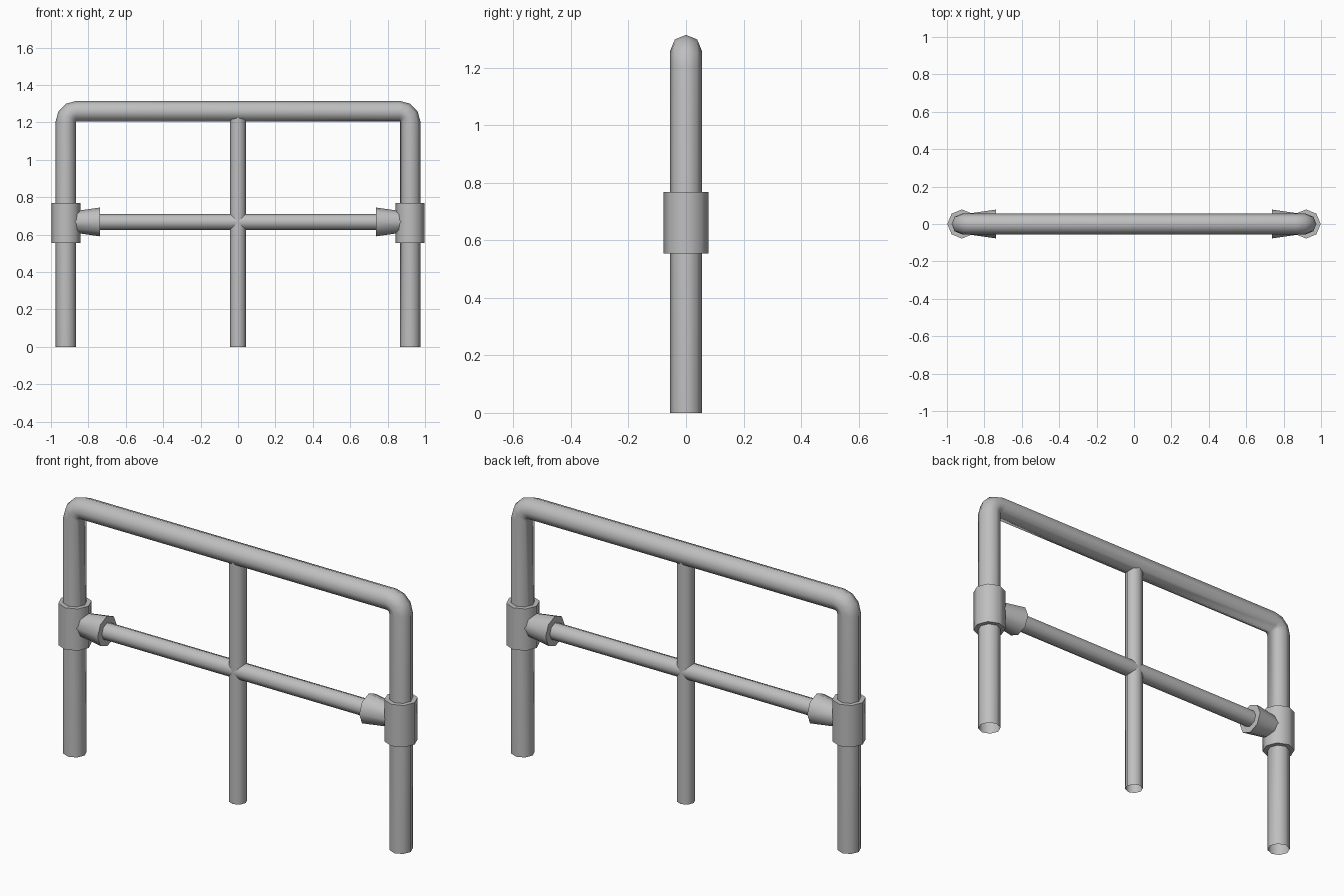
import bpy, bmesh, math
from mathutils import Vector

cube = bpy.data.objects.get("Cube")
if cube:
    bpy.data.objects.remove(cube, do_unlink=True)

SIDES = 8
POST_X, RAIL_Z, PIPE_R = 0.92, 1.26, 0.055
BAR_Z, BAR_R = 0.668, 0.043
SHARP = math.radians(60)

steel = bpy.data.materials.new("grey_steel")
steel.use_nodes = True
GREY = (0.52, 0.52, 0.52, 1)
steel.diffuse_color = GREY
steel.node_tree.nodes["Principled BSDF"].inputs["Base Color"].default_value = GREY


def tube(name, rings, capped=False):
    """Skin octagonal rings given as (x, z, radius, in-plane radial direction)."""
    bm = bmesh.new()
    loops = []
    for x, z, r, (ux, uz) in rings:
        loop = []
        for i in range(SIDES):
            a = math.tau * i / SIDES
            side = Vector((ux, 0, uz)) * math.cos(a) + Vector((0, 1, 0)) * math.sin(a)
            loop.append(bm.verts.new(Vector((x, 0, z)) + side * r))
        loops.append(loop)
    for a, b in zip(loops, loops[1:]):
        for i in range(SIDES):
            j = (i + 1) % SIDES
            bm.faces.new((a[i], a[j], b[j], b[i]))
    if capped:
        bm.faces.new(loops[0])
        bm.faces.new(loops[-1])
    # the inside of a tight bend collapses to a single corner
    bmesh.ops.remove_doubles(bm, verts=bm.verts, dist=0.0005)
    bmesh.ops.recalc_face_normals(bm, faces=bm.faces)
    for f in bm.faces:
        f.smooth = True
    for e in bm.edges:
        if len(e.link_faces) == 2 and e.calc_face_angle(0) > SHARP:
            e.smooth = False
    mesh = bpy.data.meshes.new(name)
    bm.to_mesh(mesh)
    bm.free()
    mesh.materials.append(steel)
    obj = bpy.data.objects.new(name, mesh)
    bpy.context.collection.objects.link(obj)
    return obj


# Outer hoop: two posts joined by the top rail through three-segment bends
path = [(-POST_X, 0, PIPE_R, (-1, 0))]
for step in range(8):
    s = -1 if step < 4 else 1
    t = math.radians(30 * (step if s < 0 else 7 - step))
    u = (s * math.cos(t), math.sin(t))
    path.append((s * (POST_X - PIPE_R) + PIPE_R * u[0],
                 RAIL_Z - PIPE_R + PIPE_R * u[1], PIPE_R, u))
path.append((POST_X, 0, PIPE_R, (1, 0)))
tube("outer_hoop", path)

# Centre post and horizontal crossbar
tube("centre_post", [(0, 0, BAR_R, (1, 0)), (0, 1.235, BAR_R, (1, 0))])
tube("crossbar", [(-0.9, BAR_Z, BAR_R, (0, 1)), (0.9, BAR_Z, BAR_R, (0, 1))])

# Tee fittings: a collar round each post and a flared socket for the crossbar
for side, s in (("right", -1), ("left", 1)):
    tube(side + "_collar",
         [(s * POST_X, z, 0.078, (1, 0)) for z in (0.555, 0.768)], capped=True)
    tube(side + "_socket",
         [(s * POST_X, BAR_Z, 0.051, (0, 1)), (s * 0.738, BAR_Z, 0.077, (0, 1))],
         capped=True)
